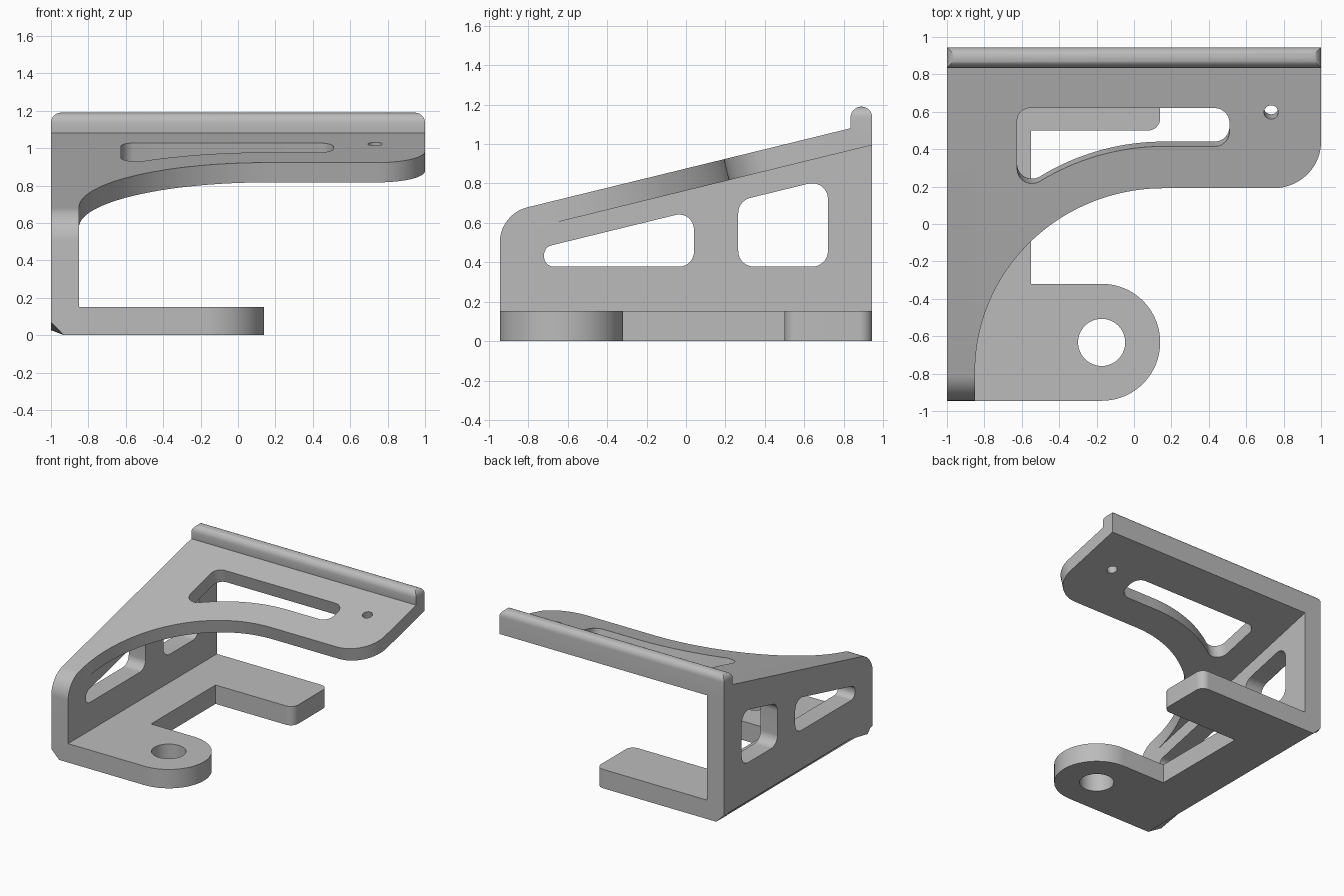
import bpy, bmesh, math
from mathutils import Vector, Matrix

if "Cube" in bpy.data.objects:
    bpy.data.objects.remove(bpy.data.objects["Cube"])

grey = bpy.data.materials.new("plain grey")
grey.diffuse_color = (0.5, 0.5, 0.5, 1)
grey.use_nodes = True
grey.node_tree.nodes["Principled BSDF"].inputs["Base Color"].default_value = grey.diffuse_color


def rounded(corners, steps=12):
    """Outline from (x, y, radius) corners; radius 0 stays sharp."""
    out = []
    for i, (x, y, r) in enumerate(corners):
        p = Vector((x, y))
        if r == 0:
            out.append(p)
            continue
        a = (Vector(corners[i - 1][:2]) - p).normalized()
        b = (Vector(corners[(i + 1) % len(corners)][:2]) - p).normalized()
        half = a.angle(b) / 2
        c = p + (a + b).normalized() * r / math.sin(half)
        s, e = p + a * r / math.tan(half) - c, p + b * r / math.tan(half) - c
        turn = math.atan2(s.x * e.y - s.y * e.x, s.dot(e))
        out += [c + Matrix.Rotation(turn * k / steps, 2) @ s for k in range(steps + 1)]
    return out


def arc(cx, cy, r, a0, a1, n):
    return [(cx + r * math.cos(a0 + (a1 - a0) * k / n),
             cy + r * math.sin(a0 + (a1 - a0) * k / n), 0) for k in range(n + 1)]


def circle(cx, cy, r, n=48):
    return [Vector(p[:2]) for p in arc(cx, cy, r, 0, math.tau, n)[:-1]]


def slab(name, loops, w0, w1, matrix, bevel=None):
    """Extrude outline loops (first outer, rest holes) from w0 to w1."""
    cu = bpy.data.curves.new(name, 'CURVE')
    cu.dimensions, cu.fill_mode, cu.extrude = '2D', 'BOTH', (w1 - w0) / 2
    for loop in loops:
        sp = cu.splines.new('POLY')
        sp.points.add(len(loop) - 1)
        for pt, co in zip(sp.points, loop):
            pt.co = (co[0], co[1], 0, 1)
        sp.use_cyclic_u = True
    tmp = bpy.data.objects.new(name + "_outline", cu)
    me = bpy.data.meshes.new_from_object(tmp)
    bpy.data.objects.remove(tmp)
    bm = bmesh.new()
    bm.from_mesh(me)
    bmesh.ops.remove_doubles(bm, verts=bm.verts, dist=1e-5)
    bm.transform(matrix @ Matrix.Translation((0, 0, (w0 + w1) / 2)))
    bmesh.ops.recalc_face_normals(bm, faces=bm.faces)
    if bevel:
        test, size, segs = bevel
        edges = [e for e in bm.edges if all(test(v.co) for v in e.verts)]
        bmesh.ops.bevel(bm, geom=edges, offset=size, segments=segs, profile=0.5,
                        affect='EDGES')
    bm.to_mesh(me)
    bm.free()
    me.name = name
    me.materials.clear()
    me.materials.append(grey)
    ob = bpy.data.objects.new(name, me)
    bpy.context.collection.objects.link(ob)
    bpy.context.view_layer.objects.active = ob
    bpy.ops.object.select_all(action='DESELECT')
    ob.select_set(True)
    bpy.ops.object.shade_smooth_by_angle(angle=math.radians(30))


# Shared dimensions: slope of the upper plate, its height at y = 0, wall inner face
S, Z0, INNER = 0.2446, 0.876, -0.85
ang = math.atan(S)
c, s = math.cos(ang), math.sin(ang)
T = 0.109
top = lambda y: Z0 + S * y
YZ = Matrix(((0, 0, 1, 0), (1, 0, 0, 0), (0, 1, 0, 0), (0, 0, 0, 1)))
TILT = Matrix.Translation((0, 0, Z0)) @ Matrix.Rotation(ang, 4, 'X')
LIP, BACK = 0.835, 0.945
joint = (LIP + T * s, top(LIP) - T * c)
back_low = top(BACK) - T / c

# Base plate: forked foot with a round eye on the front arm
base = rounded([(INNER, -BACK, 0), (0.14, -BACK, 0.312), (0.14, -0.32, 0.312),
                (-0.55, -0.32, 0), (-0.55, 0.5, 0), (0.14, 0.5, 0.065),
                (0.14, BACK, 0.065), (INNER, BACK, 0)], 20)
slab("base_plate", [base, circle(-0.173, -0.633, 0.126)], 0, 0.152, Matrix())

# Side wall with two windows and a chamfered lower edge
wall = rounded([(-BACK, 0, 0), (BACK, 0, 0), (BACK, back_low, 0), (*joint, 0),
                (LIP, top(LIP), 0), (-BACK, top(-BACK), 0.185)], 16)
long_window = rounded([(-0.72, 0.378, 0.05), (0.04, 0.378, 0.075),
                       (0.04, 0.663, 0.075), (-0.72, 0.477, 0.05)])
square_window = rounded([(0.265, 0.378, 0.08), (0.72, 0.378, 0.08),
                         (0.72, 0.823, 0.08), (0.265, 0.712, 0.08)])
slab("side_wall", [wall, long_window, square_window], -1, INNER, YZ,
     (lambda v: v.x < -0.999 and v.z < 0.001, 0.07, 1))

# Sloping upper plate with curved front edge, slot and pin hole
AX, AV = 0.16, -0.813
plate = rounded(arc(AX, AV, 1.01, math.pi, math.pi / 2, 40) +
                [(1, AV + 1.01, 0.255), (1, LIP / c, 0), (INNER, LIP / c, 0)], 20)
slot = rounded([(-0.625, 0.158, 0.08)] +
               arc(AX, AV, 1.24, math.pi - math.acos(0.66 / 1.24), math.pi / 2, 24) +
               [(0.51, AV + 1.24, 0.08), (0.51, 0.638, 0.08), (-0.625, 0.638, 0.07)])
slab("upper_plate", [plate, slot, circle(0.733, 0.615, 0.038, 32)], -T, 0, TILT)

# Raised lip along the back with rounded upper ends
lip = [(LIP, top(LIP)), joint, (BACK, back_low), (BACK, 1.19), (LIP, 1.19)]
slab("back_lip", [lip], -1, 1, YZ,
     (lambda v: abs(v.x) > 0.999 and v.z > 1.189, 0.055, 8))
